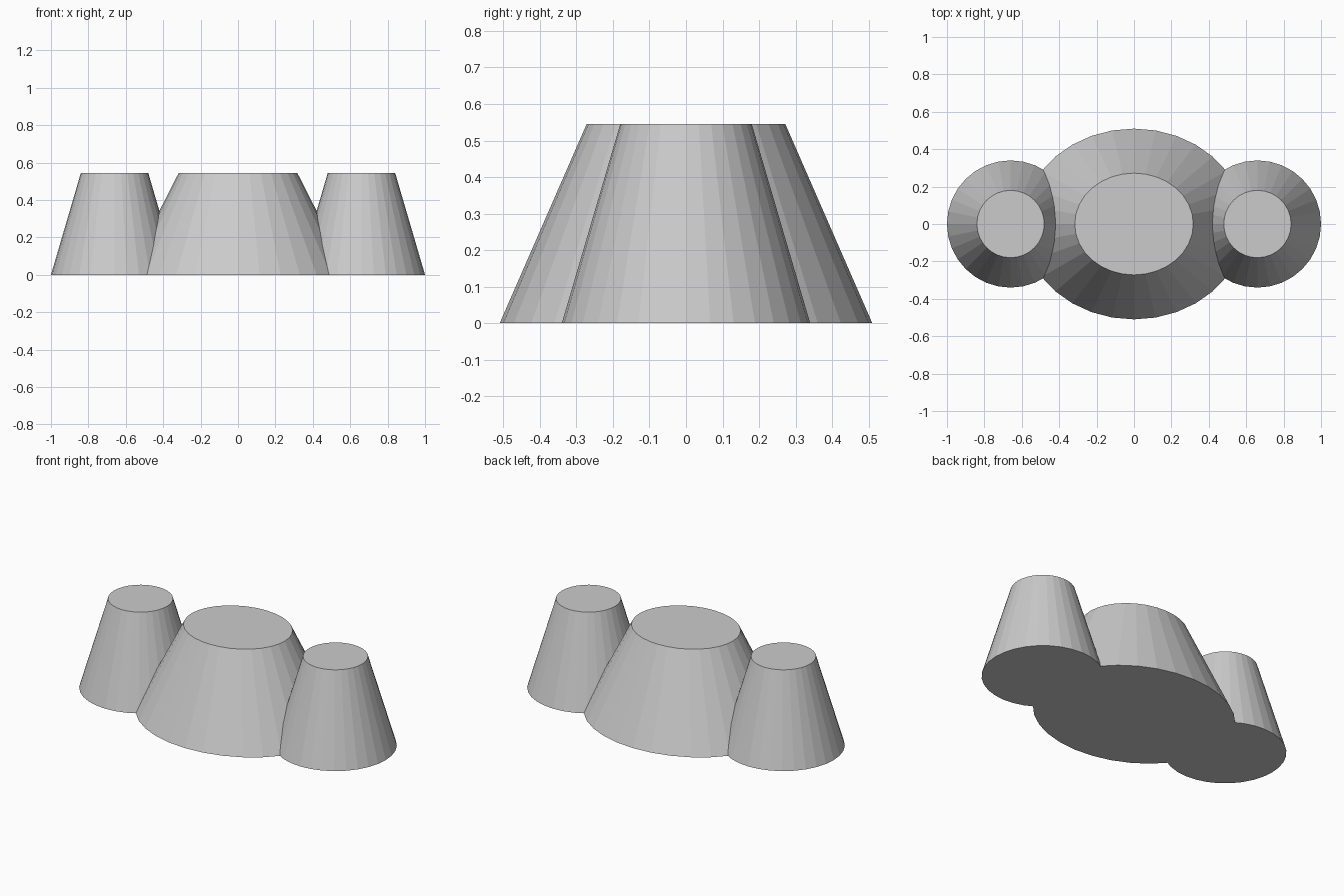
import bpy

if "Cube" in bpy.data.objects:
    bpy.data.objects.remove(bpy.data.objects["Cube"])

HEIGHT = 0.545


def frustum(name, x, base_radius, top_radius, stretch=1.0):
    """Flat-shaded tapered cone standing on z = 0, optionally stretched along x."""
    bpy.ops.mesh.primitive_cone_add(
        vertices=32, radius1=base_radius, radius2=top_radius,
        depth=HEIGHT, location=(x, 0, HEIGHT / 2))
    obj = bpy.context.object
    obj.name = name
    obj.scale.x = stretch
    bpy.ops.object.transform_apply(location=True, rotation=False, scale=True)
    return obj


# Side mounds
sides = [frustum(f"{side}_mound", x, 0.34, 0.18)
         for side, x in (("left", -0.66), ("right", 0.66))]

# Wide oval centre mound
body = frustum("three_mound_body", 0, 0.51, 0.272, stretch=1.165)

# Fuse the mounds into one solid
for side in sides:
    mod = body.modifiers.new("join_" + side.name, 'BOOLEAN')
    mod.operation = 'UNION'
    mod.solver = 'EXACT'
    mod.object = side
    bpy.context.view_layer.objects.active = body
    bpy.ops.object.modifier_apply(modifier=mod.name)
    bpy.data.objects.remove(side, do_unlink=True)
